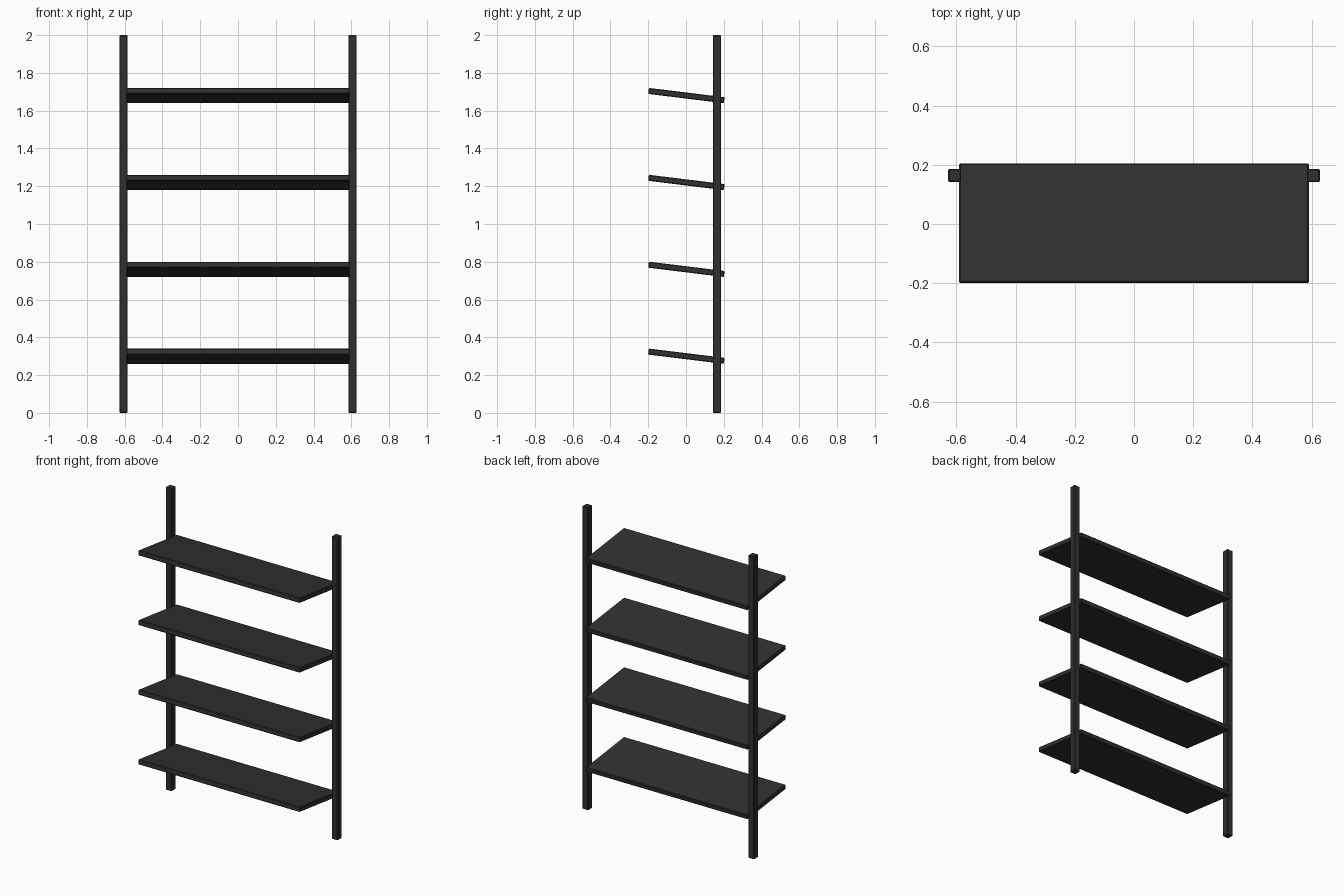
import bpy
import math

cube = bpy.data.objects.get("Cube")
if cube:
    bpy.data.objects.remove(cube, do_unlink=True)

# Single dark finish
COLOUR = (0.03, 0.03, 0.03, 1)
black = bpy.data.materials.new("matte_black")
black.use_nodes = True
black.diffuse_color = COLOUR
bsdf = black.node_tree.nodes["Principled BSDF"]
bsdf.inputs["Base Color"].default_value = COLOUR
bsdf.inputs["Roughness"].default_value = 0.6


def box(name, size, location, tilt=0.0):
    """Box with slightly chamfered edges, tilted about x."""
    bpy.ops.mesh.primitive_cube_add(size=1, location=location)
    obj = bpy.context.object
    obj.name = name
    obj.scale = size
    bpy.ops.object.transform_apply(location=False, rotation=False, scale=True)
    obj.rotation_euler.x = tilt
    obj.data.materials.append(black)
    bevel = obj.modifiers.new("edge_chamfer", "BEVEL")
    bevel.width = 0.004
    bevel.segments = 1
    return obj


# Upright posts
for side, sign in (("left", 1), ("right", -1)):
    box(f"{side}_post", (0.044, 0.044, 2), (sign * 0.606, 0.164, 1))

# Shelves, raised at the front edge
for i in range(4):
    box(f"shelf_{i + 1}", (1.182, 0.404, 0.032),
        (0, 0.002, 0.3 + 0.46 * i), -math.radians(7))
